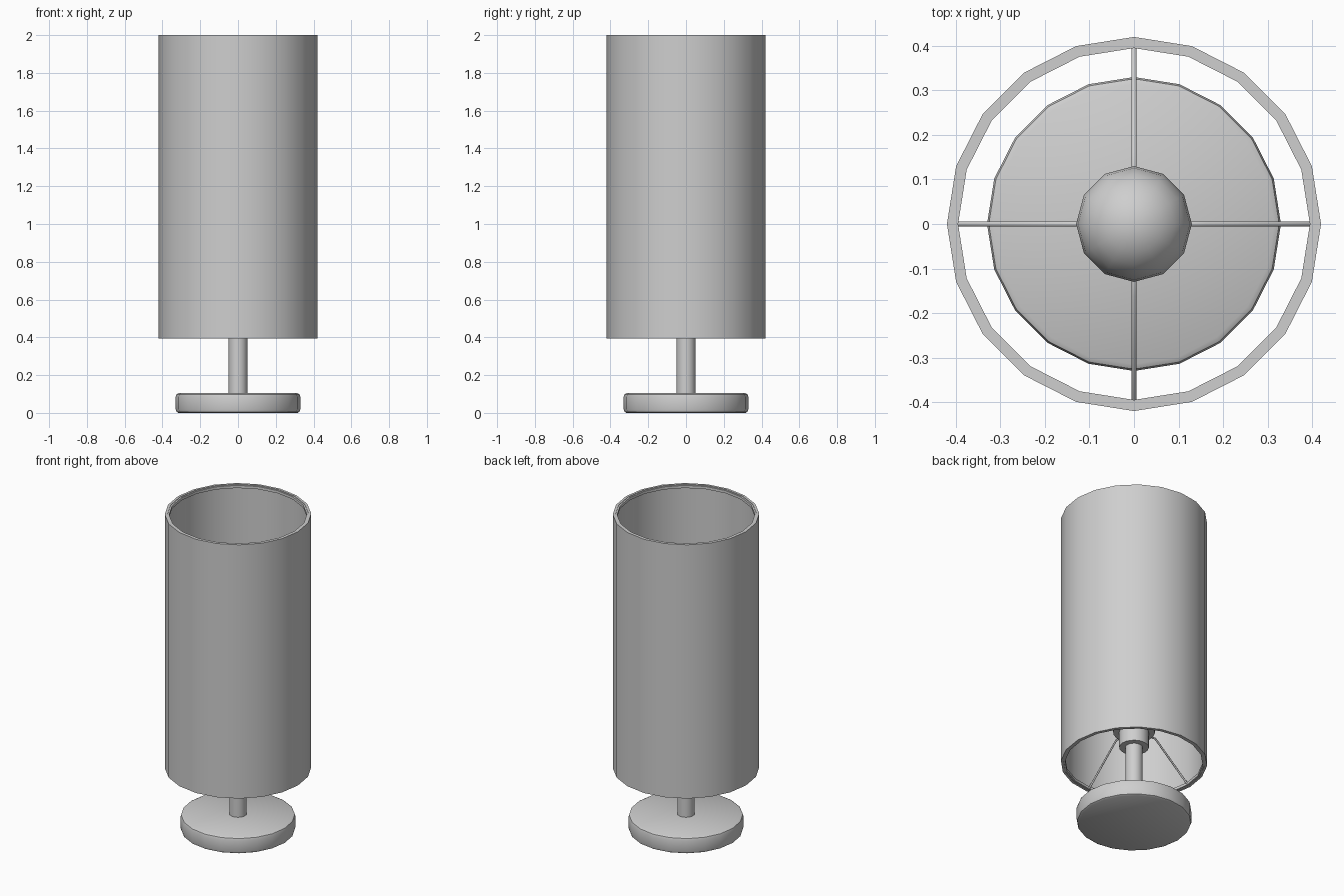
import bpy
import bmesh
from math import pi, sin, cos

cube = bpy.data.objects.get("Cube")
if cube:
    bpy.data.objects.remove(cube, do_unlink=True)

# One plain finish for the whole lamp
TONE = (0.62, 0.62, 0.62, 1)
grey = bpy.data.materials.new("plain grey")
grey.use_nodes = True
grey.diffuse_color = TONE
grey.node_tree.nodes["Principled BSDF"].inputs["Base Color"].default_value = TONE


def finish(name, mesh, angle):
    mesh.materials.clear()
    mesh.materials.append(grey)
    obj = bpy.data.objects.new(name, mesh)
    bpy.context.collection.objects.link(obj)
    bpy.ops.object.select_all(action='DESELECT')
    obj.select_set(True)
    bpy.context.view_layer.objects.active = obj
    bpy.ops.object.shade_smooth_by_angle(angle=angle)
    return obj


def lathe(name, profile, sides, closed=False, angle=pi / 5):
    """Turn a (radius, height) profile around z; closed joins its last point to its first."""
    bm = bmesh.new()
    rows = [[bm.verts.new((r * cos(2 * pi * i / sides), r * sin(2 * pi * i / sides), z))
             for i in range(sides)] for r, z in profile]
    pairs = list(zip(rows, rows[1:]))
    if closed:
        pairs.append((rows[-1], rows[0]))
    for low, high in pairs:
        for i in range(sides):
            j = (i + 1) % sides
            bm.faces.new((low[i], low[j], high[j], high[i]))
    bmesh.ops.remove_doubles(bm, verts=bm.verts, dist=0.0001)
    bmesh.ops.recalc_face_normals(bm, faces=bm.faces)
    mesh = bpy.data.meshes.new(name)
    bm.to_mesh(mesh)
    bm.free()
    return finish(name, mesh, angle)


def tube(name, inner, outer, low, high):
    return lathe(name, [(inner, low), (outer, low), (outer, high), (inner, high)], 20, closed=True)


# Foot with softened edges, and the stem
lathe("base", [(0, 0), (0.315, 0), (0.326, 0.006), (0.33, 0.018),
               (0.33, 0.085), (0.326, 0.098), (0.315, 0.104), (0, 0.104)], 20)
lathe("stem", [(0, 0.1), (0.05, 0.1), (0.05, 0.52), (0, 0.52)], 20)

# Socket with the collar that carries the shade
lathe("socket", [(0, 0.5), (0.085, 0.5), (0.085, 0.72), (0, 0.72)], 20)
lathe("collar", [(0, 0.6), (0.12, 0.6), (0.12, 0.635), (0, 0.635)], 20)

# Round bulb tapering into its neck
R, MID = 0.13, 0.86
ball = [(R * cos(a * pi / 12), MID + R * sin(a * pi / 12)) for a in range(-3, 6)]
lathe("bulb", [(0, 0.7), (0.06, 0.7), (0.065, 0.74)] + ball + [(0, MID + R)], 12, angle=pi / 4)

# Open shade with a stiffening ring inside each end
tube("shade", 0.405, 0.42, 0.395, 2.0)
tube("lower_ring", 0.395, 0.408, 0.398, 0.415)
tube("upper_ring", 0.395, 0.408, 1.98, 1.997)

# Four bent wires from the lower ring to the collar
for n in range(4):
    c, s = cos(n * pi / 2), sin(n * pi / 2)
    curve = bpy.data.curves.new("wire_path", 'CURVE')
    curve.dimensions = '3D'
    curve.bevel_depth = 0.006
    curve.bevel_resolution = 1
    curve.use_fill_caps = True
    path = curve.splines.new('POLY')
    path.points.add(2)
    for point, (r, z) in zip(path.points, [(0.4, 0.406), (0.16, 0.617), (0.1, 0.617)]):
        point.co = (r * c, r * s, z, 1)
    helper = bpy.data.objects.new("wire_helper", curve)
    mesh = bpy.data.meshes.new_from_object(helper)
    bpy.data.objects.remove(helper)
    finish(f"shade_wire_{n + 1}", mesh, pi / 3)
